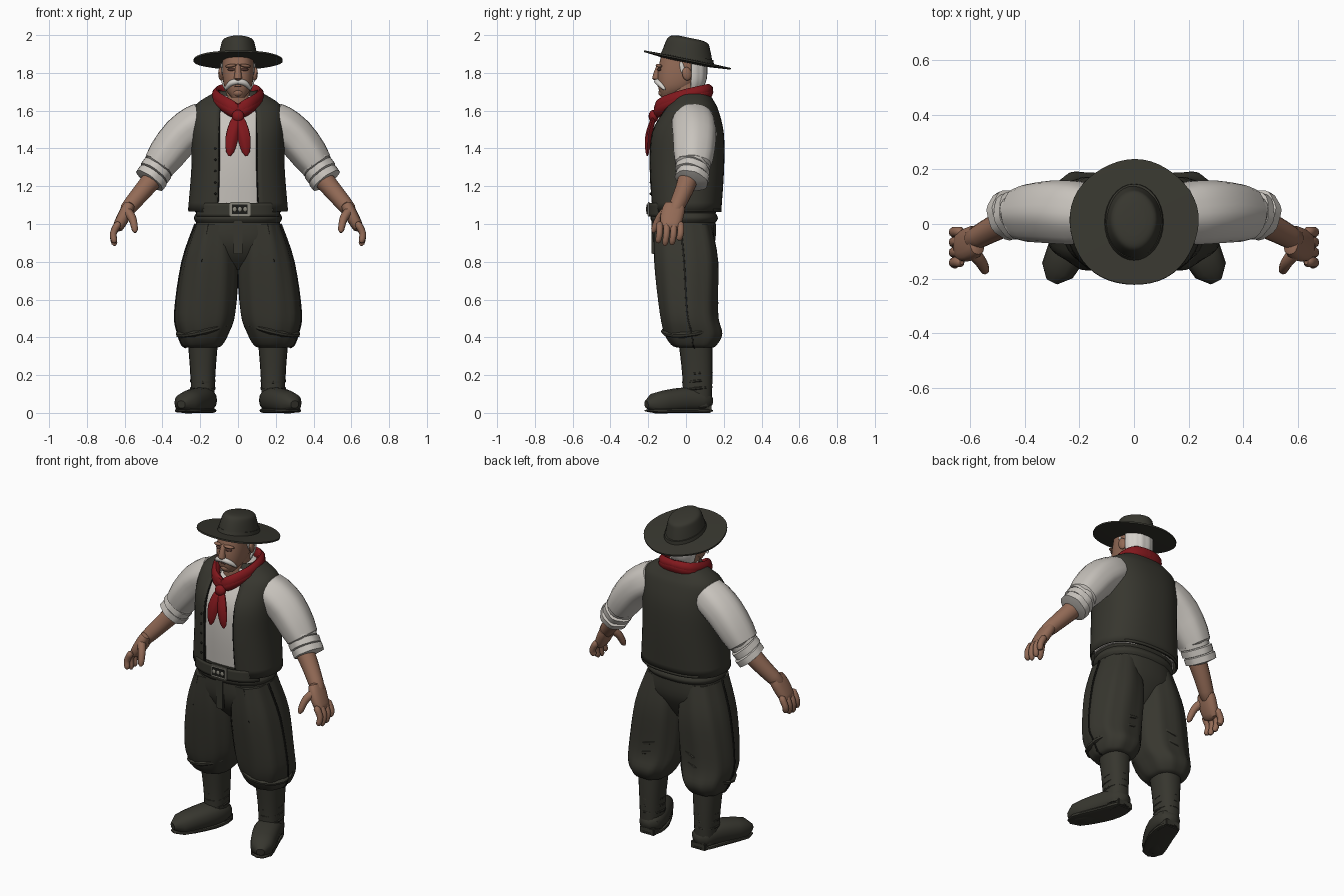
import bpy, bmesh
from math import sin, cos, pi, radians, copysign
from mathutils import Vector, Matrix, Euler

if "Cube" in bpy.data.objects:
    bpy.data.objects.remove(bpy.data.objects["Cube"], do_unlink=True)


def material(name, *rgb):
    mat = bpy.data.materials.new(name)
    mat.use_nodes = True
    mat.diffuse_color = (*rgb, 1)
    mat.node_tree.nodes["Principled BSDF"].inputs["Base Color"].default_value = (*rgb, 1)
    return mat


CLOTH = material("dark olive cloth", .038, .037, .028)
SEAM = material("black seam", .012, .012, .01)
SHIRT = material("off white linen", .58, .55, .51)
SKIN = material("tanned skin", .29, .145, .093)
SHADOW = material("weathered brown", .09, .04, .03)
RED = material("red cotton", .22, .009, .012)
HAIR = material("white hair", .66, .63, .59)
METAL = material("dull metal", .25, .24, .2)
ACROSS, DEEP, UPRIGHT = Vector((1, 0, 0)), Vector((0, 1, 0)), Vector((0, 0, 1))
SIDES = (("left", 1), ("right", -1))


def finish(name, bm, mat, thick=0):
    """Turn a bmesh into a smooth shaded object that keeps its sharp edges."""
    bmesh.ops.recalc_face_normals(bm, faces=bm.faces)
    mesh = bpy.data.meshes.new(name)
    bm.to_mesh(mesh)
    bm.free()
    mesh.materials.append(mat)
    for face in mesh.polygons:
        face.use_smooth = True
    mesh.set_sharp_from_angle(angle=radians(40))
    obj = bpy.data.objects.new(name, mesh)
    bpy.context.scene.collection.objects.link(obj)
    if thick:
        mod = obj.modifiers.new("thickness", "SOLIDIFY")
        mod.thickness, mod.offset = thick, 0
    return obj


def spline(points, steps):
    """Pass a smooth curve through points of any dimension."""
    points = [Vector(p) for p in points]
    out = []
    for i, (b, c) in enumerate(zip(points, points[1:])):
        a, d = points[max(i - 1, 0)], points[min(i + 2, len(points) - 1)]
        for k in range(steps):
            t = k / steps
            out.append(b + (c - a) * (t / 2) + (a * 2 - b * 5 + c * 4 - d) * (t * t / 2)
                       + (b * 3 - a - c * 3 + d) * (t ** 3 / 2))
    return out + [points[-1]]


def skin(name, mat, frames, sides, square, arc, fold, s, thick):
    """Skin frames (centre, side axis, front axis); fold is (depth, count) of cloth folds."""
    lo, hi = arc or (0, 360)
    count = sides + 1 if arc else sides
    bm, rows = bmesh.new(), []
    for i, (centre, u, v) in enumerate(frames):
        row = []
        for k in range(count):
            ang = radians(lo + (hi - lo) * k / sides)
            c, d = (copysign(abs(w) ** (2 / square), w) for w in (cos(ang), sin(ang)))
            co = centre + (u * c + v * d) * (1 + fold[0] * sin(fold[1] * ang + i * .2))
            row.append(bm.verts.new((co.x * s, co.y, co.z)))
        rows.append(row)
    for a, b in zip(rows, rows[1:]):
        for k in range(sides):
            j = (k + 1) % count
            bm.faces.new((a[k], a[j], b[j], b[k]))
    if not arc:
        bm.faces.new(rows[0])
        bm.faces.new(rows[-1])
    return finish(name, bm, mat, thick if arc else 0)


def column(name, mat, rings, x=lambda z: 0, grow=0, steps=4, sides=32, square=2.4,
           arc=None, fold=(0, 0), s=1, thick=.008):
    """Stack level rings (height, y, half width, half depth)."""
    frames = [(Vector((x(z), y, z)), ACROSS * (a + grow), DEEP * (b + grow))
              for z, y, a, b in spline(rings, steps)]
    return skin(name, mat, frames, sides, square, arc, fold, s, thick)


def limb(name, mat, path, start, end, swell=0, flat=1, ref=DEEP, sides=16, square=2,
         fold=(0, 0), s=1):
    """Sweep a tapering, round ended section along a path; flat scales it along ref."""
    path = spline(path, 4)
    last, frames = len(path) - 1, []
    for i, p in enumerate(path):
        t = i / last
        along = (path[min(i + 1, last)] - path[max(i - 1, 0)]).normalized()
        v = (ref - along * ref.dot(along)).normalized()
        r = start + (end - start) * t + swell * sin(pi * t)
        r *= max(.4, (1 - abs(2 * t - 1) ** 8) ** .5)
        frames.append((p, v.cross(along) * r, v * r * flat))
    return skin(name, mat, frames, sides, square, None, fold, s, 0)


def ball(name, mat, loc, size, rot=(0, 0, 0)):
    bm = bmesh.new()
    bmesh.ops.create_uvsphere(bm, u_segments=14, v_segments=9, radius=1)
    turn = Euler([radians(r) for r in rot]).to_matrix().to_4x4()
    bm.transform(Matrix.Translation(loc) @ turn @ Matrix.Diagonal((*size, 1)))
    return finish(name, bm, mat)


def block(name, mat, loc, size):
    bm = bmesh.new()
    bmesh.ops.create_cube(bm, size=1)
    bm.transform(Matrix.Translation(loc) @ Matrix.Diagonal((*size, 1)))
    bmesh.ops.bevel(bm, geom=bm.edges[:], offset=.005, segments=2, affect="EDGES")
    return finish(name, bm, mat)


# Shirt body, open vest and its edging
torso = [(1.07, 0, .258, .18), (1.3, 0, .24, .195), (1.48, .005, .24, .188),
         (1.6, .025, .232, .14), (1.65, .035, .19, .105), (1.7, .03, .1, .08)]
opening = (-70, 250)
column("shirt_body", SHIRT, torso, grow=-.016, fold=(.008, 14))
column("vest", CLOTH, torso, arc=opening, sides=44, thick=.014)
column("vest_hem", CLOTH, [(1.065, 0, .258, .184), (1.08, 0, .258, .185)], arc=opening, steps=1, sides=44)
for (side, s), ang in zip(SIDES, opening):
    column(side + "_vest_edge", SEAM, torso, grow=.003, arc=(ang - .5, ang + .5), sides=2)
for i in range(5):
    ball(f"vest_button_{i}", SEAM, (-.12, -.187, 1.16 + i * .06), (.006, .006, .006))

# Waist wrap, belt and buckle
for i in range(2):
    column(f"waist_wrap_{i}", CLOTH, [(z + i * .05, -.01, a, a - .055) for z, a in
                                      ((1, .215), (1.03, .234), (1.06, .22))])
column("belt", CLOTH, [(1.04, -.01, .234, .184), (1.11, -.01, .234, .184)], arc=(205, 335), thick=.012)
buckle = Vector((.01, -.197, 1.078))
block("buckle_plate", METAL, buckle, (.11, .016, .075))
block("buckle_inset", SEAM, buckle - DEEP * .005, (.092, .014, .058))
for i in range(3):
    ball(f"buckle_boss_{i}", METAL, buckle + ACROSS * (i - 1) * .028 - DEEP * .01, (.012, .006, .014))

# Trousers
column("trouser_seat", CLOTH, [(1.05, -.01, .21, .165), (.92, -.01, .235, .165), (.83, -.01, .17, .13),
                               (.76, 0, .07, .08)], fold=(.012, 16))
block("trouser_fly", CLOTH, (0, -.172, .94), (.05, .02, .2))
leg = [(1, -.02, .1, .15), (.8, 0, .148, .168), (.53, .015, .16, .152), (.42, .04, .133, .152),
       (.36, .045, .105, .12), (.345, .05, .08, .09)]
boot = [(.38, .05, .08, .09), (.2, .06, .066, .08), (.03, .06, .06, .075)]
foot = [(.17, .14, .06), (.2, 0, .07), (.3, -.21, .045)]


def leg_line(z):
    return .225 - z / 10


def boot_line(z):
    return .186


for side, s in SIDES:
    column(side + "_trouser_leg", CLOTH, leg, x=leg_line, sides=40, fold=(.024, 9), s=s)
    column(side + "_trouser_seam", SEAM, leg, x=leg_line, grow=.003, arc=(-3, -1), sides=2, s=s)
    for ang in (244, 284):
        column(f"{side}_pleat_{ang}", SEAM, leg[:2], x=leg_line, grow=.001, arc=(ang, ang + 1),
               sides=1, s=s, thick=.004)
    # Sagging folds above the gathered hem
    for i, z in enumerate((.45, .52, .6)):
        ball(f"{side}_knee_fold_{i}", CLOTH, (s * leg_line(z), .02, z), (.158, .155, .035), (8 - i * 8, s * 14, 0))

    # Boots with creased ankles
    column(side + "_boot_shaft", CLOTH, boot, x=boot_line, sides=20, s=s)
    for z in (.13, .17, .21):
        ball(f"{side}_boot_crease_{z}", CLOTH, (s * boot_line(z), .06, z), (.07, .083, .02), (6, 0, 0))
    limb(side + "_boot_foot", CLOTH, foot, start=.052, end=.058, swell=.022, flat=.85, ref=UPRIGHT,
         square=2.4, s=s)
    limb(side + "_boot_sole", CLOTH, [(x, y, .012) for x, y, z in foot], start=.05, end=.056,
         swell=.02, flat=.17, ref=UPRIGHT, square=4, s=s)
    block(side + "_boot_heel", CLOTH, (s * .175, .09, .022), (.1, .09, .044))

    # Sleeves with rolled cuffs
    limb(side + "_sleeve", SHIRT, [(.15, .035, 1.57), (.3, .045, 1.465), (.44, .035, 1.28)],
         start=.1, end=.084, swell=.012, flat=1.12, sides=28, fold=(.025, 6), s=s)
    for i in range(3):
        centre, half = Vector((.41 + i * .024, .033, 1.32 - i * .038)), Vector((.018, -.008, -.024))
        limb(f"{side}_cuff_roll_{i}", SHIRT, [centre - half, centre + half], start=.087, end=.085,
             flat=1.05, sides=24, fold=(.03, 5 + i), s=s)

    # Forearms and hands
    limb(side + "_forearm", SKIN, [(.4, .03, 1.3), (.5, -.01, 1.18), (.61, -.07, 1.05)],
         start=.06, end=.038, s=s)
    limb(side + "_palm", SKIN, [(.57, -.055, 1.11), (.605, -.075, 1.04), (.645, -.085, .965)],
         start=.03, end=.026, swell=.006, flat=1.8, square=2.5, s=s)
    for i, tip in enumerate((.9, .885, .89, .915)):
        y = -.14 + i * .037
        limb(f"{side}_finger_{i}", SKIN, [(.63, y, 1.01), (.66, y, .95), (.652, y - .01, tip)],
             start=.02, end=.016, sides=10, s=s)
    limb(side + "_thumb", SKIN, [(.6, -.09, 1.08), (.56, -.14, 1.03), (.543, -.175, .955)],
         start=.028, end=.016, ref=ACROSS, sides=10, s=s)

    # Paired features of the face
    ball(side + "_ear", SKIN, (s * .09, .005, 1.795), (.014, .026, .036), (10, 0, s * 15))
    ball(side + "_eye", SHADOW, (s * .036, -.142, 1.818), (.02, .009, .008), (0, 0, s * 20))
    ball(side + "_brow", SKIN, (s * .038, -.143, 1.838), (.032, .014, .009), (0, s * 8, s * 22))
    ball(side + "_sideburn", HAIR, (s * .082, -.02, 1.825), (.006, .012, .035), (12, 0, 0))
    limb(side + "_moustache", HAIR, [(-.01, -.155, 1.757), (.038, -.143, 1.745), (.07, -.11, 1.71)],
         start=.016, end=.006, swell=.004, ref=UPRIGHT, sides=10, s=s)

    # Kerchief wrapped round the neck, and its hanging tails
    for i in range(2):
        shift = UPRIGHT * .026 * i
        limb(f"{side}_kerchief_wrap_{i}", RED,
             [Vector(p) * (1 - i * .008) + shift for p in
              ((-.01, -.155, 1.58), (.06, -.13, 1.62), (.115, -.02, 1.66), (.09, .1, 1.69), (-.04, .13, 1.7))],
             start=.024, end=.022, flat=1.5, ref=UPRIGHT, sides=12, fold=(.06, 4), s=s)
    limb(side + "_kerchief_tail", RED, [(0, -.165, 1.58), (.03, -.198, 1.47), (.045, -.205, 1.36)],
         start=.02, end=.012, swell=.016, flat=.5, fold=(.1, 4), s=s)
ball("kerchief_knot", RED, (0, -.172, 1.57), (.034, .026, .034))

# Neck, collar and head
column("neck", SKIN, [(1.58, 0, .078, .085), (1.76, -.01, .066, .075)])
column("shirt_collar", SHIRT, [(1.6, -.01, .1, .1), (1.68, 0, .08, .085)], arc=(-50, 230))
column("head", SKIN, [(1.67, -.095, .034, .035), (1.72, -.058, .07, .088), (1.8, -.03, .083, .12),
                      (1.9, -.02, .08, .11)])
ball("chin", SKIN, (0, -.122, 1.695), (.03, .025, .022))
ball("mouth", SHADOW, (0, -.141, 1.728), (.022, .009, .005))
limb("nose", SKIN, [(0, -.14, 1.845), (0, -.153, 1.8), (0, -.16, 1.76)], start=.012, end=.023, sides=12)
column("back_hair", HAIR, [(1.71, 0, .066, .075), (1.77, -.005, .086, .108), (1.88, -.005, .088, .11)],
       arc=(14, 166), fold=(.012, 15), thick=.014)

# Tilted hat
hat = [column("hat_brim", CLOTH, [(-.012, 0, .1, .12), (-.002, 0, .236, .234), (.007, 0, .236, .234),
                                  (.01, 0, .1, .12)], steps=1, sides=48, square=2, fold=(.01, 5)),
       column("hat_crown", CLOTH, [(0, 0, .106, .142), (.08, -.01, .09, .118), (.11, -.01, .076, .1),
                                   (.12, -.01, .04, .06)], square=2, fold=(.01, 4)),
       column("hat_band", CLOTH, [(.01, 0, .108, .143), (.03, 0, .104, .138)], steps=1, square=2)]
for part in hat:
    part.location = (0, .005, 1.866)
    part.rotation_euler.x = radians(-11.5)
